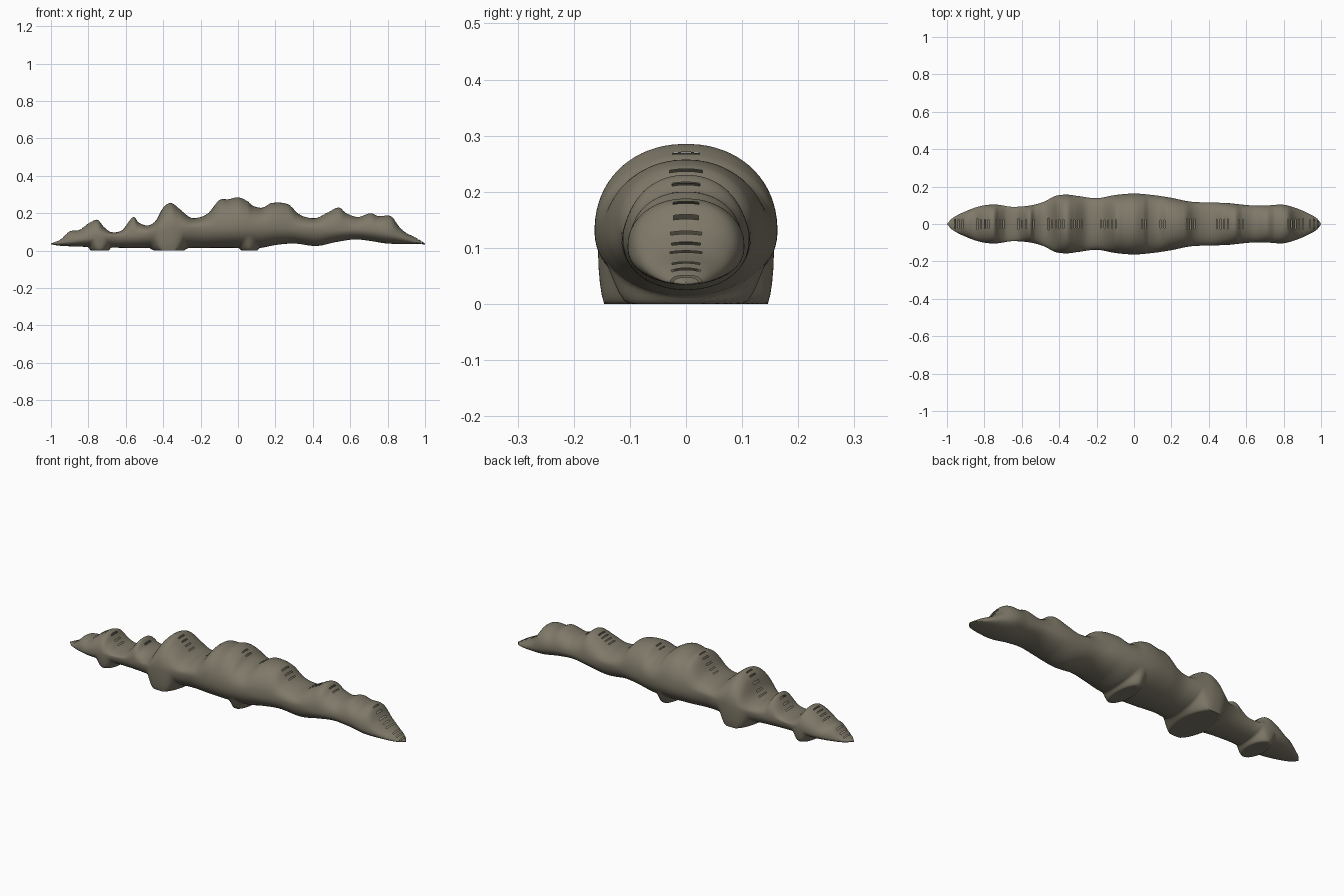
import bpy
import bmesh
import math

if "Cube" in bpy.data.objects:
    bpy.data.objects.remove(bpy.data.objects["Cube"], do_unlink=True)

RINGS = 400
SEGMENTS = 72
UNIT = 0.01

# Profiles along the length, as (position, value) in hundredths
RIDGE = [(-100, 3.8), (-95, 6), (-90, 10.3), (-85, 11), (-80, 14.5), (-75, 16.5), (-72, 13),
         (-68, 10), (-62, 11), (-56, 18), (-53, 15), (-48, 13.5), (-44, 16), (-40, 23),
         (-36, 25.5), (-32, 23), (-26, 18), (-22, 17.5), (-16, 20), (-10, 27), (-5, 27.5),
         (0, 28.5), (5, 26.5), (8, 24), (13, 23), (18, 25.5), (27, 24.7), (32, 20),
         (36, 18), (42, 17.5), (48, 20.5), (54, 23), (58, 20), (64, 18), (71, 20),
         (75, 18.5), (82, 18.3), (86, 13), (90, 9.5), (95, 7), (100, 3.8)]
BELLY = [(-100, 3.4), (-95, 2.6), (-80, 2), (-60, 1.5), (-5, 1.5), (12, 1.5), (20, 3),
         (30, 3.8), (42, 2.5), (52, 4.5), (62, 6), (70, 5.3), (80, 3.8), (100, 3.4)]
WIDTH = [(-100, 0.1), (-97, 3.2), (-90, 6.8), (-82, 9.6), (-74, 10.4), (-65, 9.2), (-55, 10),
         (-48, 12), (-42, 15), (-36, 15.7), (-30, 15), (-20, 13.8), (-10, 15.5), (0, 16.3),
         (10, 15.5), (20, 14), (30, 12), (40, 11.5), (50, 11.2), (62, 10), (72, 10),
         (80, 10.3), (88, 8), (95, 4.8), (98, 2.8), (100, 0.1)]
WAIST = [(-100, 3.6), (-90, 5), (-75, 7.5), (-55, 8.5), (-36, 11.5), (0, 13), (25, 12.5),
         (50, 11.5), (75, 10.8), (85, 8), (95, 4.6), (100, 3.6)]
# Feet as (centre, half length, half width)
FEET = [(-0.74, 0.045, 0.085), (-0.37, 0.075, 0.152), (0.06, 0.04, 0.1)]


def sample(table, x):
    """Smooth cubic interpolation through the table."""
    x = x / UNIT
    last = len(table) - 1
    i = 0
    while i < last - 1 and x > table[i + 1][0]:
        i += 1

    def slope(k):
        a, b = table[max(k - 1, 0)], table[min(k + 1, last)]
        return (b[1] - a[1]) / (b[0] - a[0])

    (x0, v0), (x1, v1) = table[i], table[i + 1]
    span = x1 - x0
    t = (x - x0) / span
    ease = t * t * (3 - 2 * t)
    bend = slope(i) * t * (1 - t) ** 2 - slope(i + 1) * t * t * (1 - t)
    return (v0 + (v1 - v0) * ease + span * bend) * UNIT


def foot_amount(x, y):
    """One inside a footprint, fading to zero just outside it."""
    amount = 0
    for centre, length, width in FEET:
        d = math.hypot((x - centre) / length, y / width)
        t = min(max((1.45 - d) / 0.45, 0), 1)
        amount = max(amount, t * t * (3 - 2 * t))
    return amount


def section(x):
    """Rounded cross-section with the feet drawn down to the floor."""
    top, low = sample(RIDGE, x), sample(BELLY, x)
    wide, mid = sample(WIDTH, x), sample(WAIST, x)
    points = []
    for s in range(SEGMENTS):
        a = math.tau * (s + 0.5) / SEGMENTS
        c, n = math.cos(a), math.sin(a)
        y = wide * math.copysign(abs(c) ** 0.94, c)
        rise = abs(n) ** 0.94
        if n > 0:
            z = mid + (top - mid) * rise
        else:
            z = mid + (low - mid) * rise
            z *= 1 - foot_amount(x, y) * min(1, rise * 2.5)
        points.append((x, y, max(z, 0)))
    return points


# Loft the body
bm = bmesh.new()
rings = []
for r in range(RINGS + 1):
    x = -1 + 2 * r / RINGS
    rings.append([bm.verts.new(p) for p in section(x)])
slits = []
for r in range(RINGS):
    x = -1 + 2 * (r + 0.5) / RINGS
    steep = abs(sample(RIDGE, x + UNIT) - sample(RIDGE, x - UNIT)) > UNIT
    for s in range(SEGMENTS):
        n = (s + 1) % SEGMENTS
        face = bm.faces.new((rings[r][s], rings[r + 1][s], rings[r + 1][n], rings[r][n]))
        middle = face.calc_center_median()
        on_top = middle.z > sample(WAIST, x)
        # Narrow slits cross the crest wherever it climbs steeply
        if steep and on_top and r % 4 == 0 and abs(middle.y) < 0.026:
            slits.append(face)
bm.faces.new(rings[0])
bm.faces.new(rings[-1])
bmesh.ops.recalc_face_normals(bm, faces=bm.faces[:])
bmesh.ops.delete(bm, geom=slits, context="FACES")

mesh = bpy.data.meshes.new("ridged_body")
bm.to_mesh(mesh)
bm.free()
body = bpy.data.objects.new("ridged_body", mesh)
bpy.context.collection.objects.link(body)

# Stone colour
stone = bpy.data.materials.new("olive_grey_stone")
stone.use_nodes = True
colour = (0.21, 0.19, 0.14, 1)
stone.diffuse_color = colour
shader = stone.node_tree.nodes["Principled BSDF"]
shader.inputs["Base Color"].default_value = colour
shader.inputs["Roughness"].default_value = 0.9
mesh.materials.append(stone)

bpy.context.view_layer.objects.active = body
body.select_set(True)
bpy.ops.object.shade_smooth_by_angle(angle=math.radians(40))
